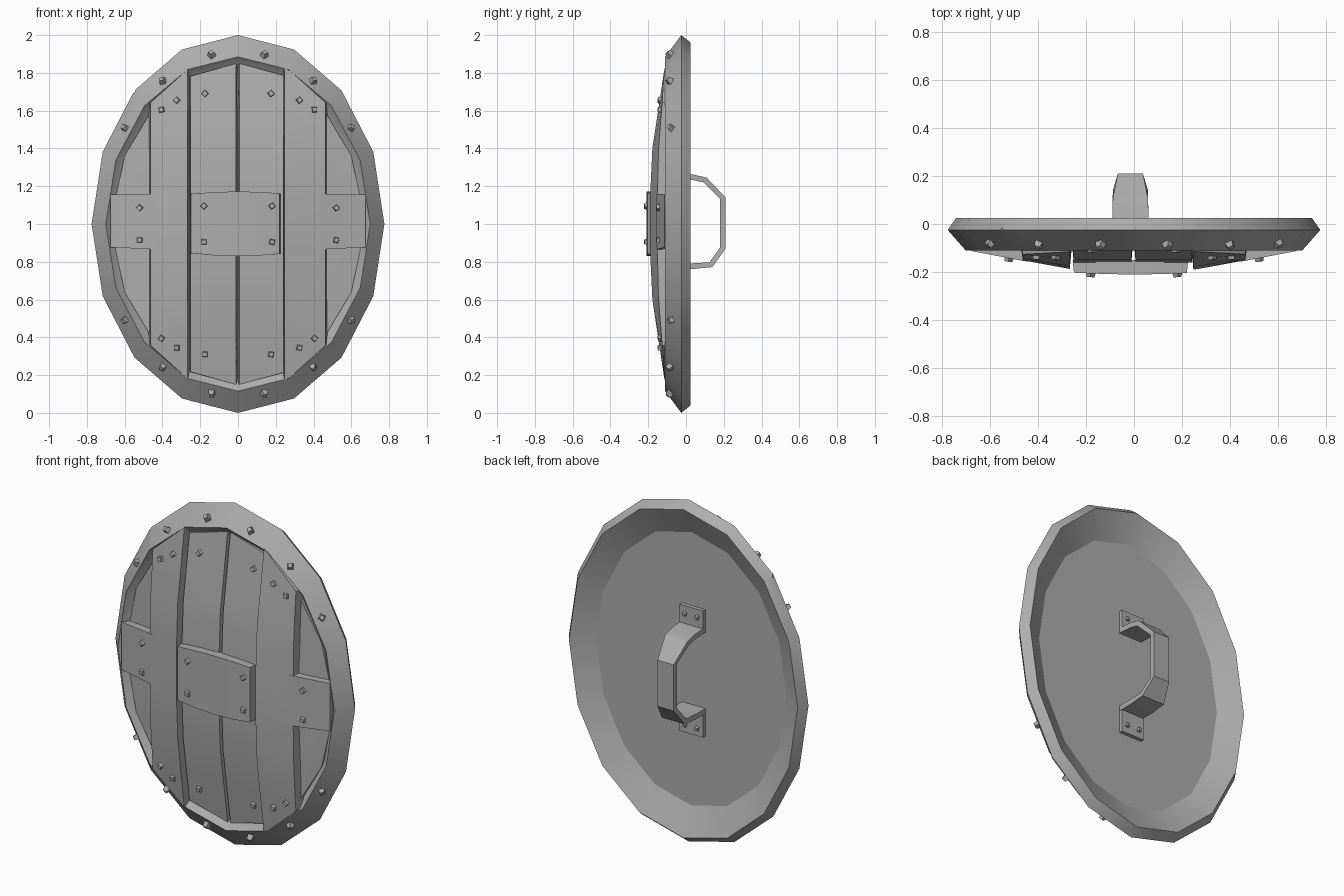
import bpy, bmesh, math
from mathutils import Vector, Matrix

cube = bpy.data.objects.get("Cube")
if cube:
    bpy.data.objects.remove(cube, do_unlink=True)

steel = bpy.data.materials.new("grey_metal")
steel.use_nodes = True
GREY = (0.42, 0.42, 0.42, 1)
steel.diffuse_color = GREY
steel.node_tree.nodes["Principled BSDF"].inputs["Base Color"].default_value = GREY

SIDES = 16
MID = 1.0          # height of the shield centre
BACK = -0.055      # depth of the backing


def finish(name, bm, smooth=True):
    bmesh.ops.recalc_face_normals(bm, faces=bm.faces)
    mesh = bpy.data.meshes.new(name)
    bm.to_mesh(mesh)
    bm.free()
    mesh.materials.append(steel)
    obj = bpy.data.objects.new(name, mesh)
    bpy.context.collection.objects.link(obj)
    if smooth:
        bpy.ops.object.select_all(action='DESELECT')
        obj.select_set(True)
        bpy.context.view_layer.objects.active = obj
        bpy.ops.object.shade_smooth_by_angle(angle=math.radians(30))
    return obj


def ring(rx, rz):
    return [(rx * math.sin(math.tau * i / SIDES), rz * math.cos(math.tau * i / SIDES))
            for i in range(SIDES)]


def lerp_table(table, v):
    for (a, fa), (b, fb) in zip(table, table[1:]):
        if v <= b:
            return fa + (fb - fa) * max(0, v - a) / (b - a)
    return table[-1][1]


def half_height(x, rx, rz):
    return lerp_table(ring(rx, rz)[:SIDES // 4 + 1], abs(x))


def bulge(x, z):
    """Depth of the raised, domed front surface."""
    rise = lerp_table([(0, 0.083), (0.15, 0.08), (0.4, 0.068), (0.85, 0)], abs(z - MID))
    fall = lerp_table([(0, 1), (0.25, 1), (0.69, 0)], abs(x))
    return -0.11 - rise * fall


def slab(name, xs, rows, front, back, chamfer=0.0):
    """Curved board: rows(x) gives the heights, front(x, z) the depth."""
    bm = bmesh.new()
    grid = []
    for i, x in enumerate(xs):
        fx = x + chamfer * ((i == 0) - (i == len(xs) - 1))
        grid.append([bm.verts.new((fx, front(fx, z), z)) for z in rows(x)])
    for a, b in zip(grid, grid[1:]):
        for j in range(len(a) - 1):
            bm.faces.new((a[j], a[j + 1], b[j + 1], b[j]))
    source = list(bm.faces)
    bottoms = {(round(v.co.x, 5), round(v.co.z, 5)): xs[i]
               for i, col in enumerate(grid) for v in col}
    geom = bmesh.ops.extrude_face_region(bm, geom=source, use_keep_orig=True)["geom"]
    for v in geom:
        if isinstance(v, bmesh.types.BMVert):
            v.co.x = bottoms[(round(v.co.x, 5), round(v.co.z, 5))]
            v.co.y = back
    return finish(name, bm)


def tall_rows(rx, rz):
    def rows(x):
        h = half_height(x, rx, rz)
        inner = [k for k in (0.6, 0.4, 0.15) if k < h - 0.02]
        return [MID - h] + [MID - k for k in inner] + [MID + k for k in inner[::-1]] + [MID + h]
    return rows


# Sloped rim
bm = bmesh.new()
profile = [(0.615, 0.80, -0.05), (0.74, 0.96, 0.025), (0.775, 1.0, -0.025),
           (0.70, 0.885, -0.11), (0.66, 0.845, -0.07)]
loops = [[bm.verts.new((x, y, MID + z)) for x, z in ring(rx, rz)] for rx, rz, y in profile]
for a, b in zip(loops, loops[1:] + loops[:1]):
    for i in range(SIDES):
        j = (i + 1) % SIDES
        bm.faces.new((a[i], a[j], b[j], b[i]))
rim = finish("rim", bm)

# Nick in the rim edge
bm = bmesh.new()
bmesh.ops.create_cube(bm, size=1, matrix=Matrix.Translation((-0.555, 0, 1.72))
                      @ Matrix.Rotation(0.35, 4, 'Y') @ Matrix.Diagonal((0.03, 0.2, 0.05, 1)))
cutter = finish("nick_cutter", bm, False)
cutter.hide_render = True
cutter.hide_viewport = True
cut = rim.modifiers.new("nick", 'BOOLEAN')
cut.object = cutter
cut.operation = 'DIFFERENCE'
cut.solver = 'EXACT'

# Backing panel with a slight crease down the middle
xs = sorted({round(x, 4) for x, z in ring(0.62, 0.805)})
slab("backing_panel", xs,
     lambda x: [MID - half_height(x, 0.62, 0.805) - 0.001, MID + half_height(x, 0.62, 0.805) + 0.001],
     lambda x, z: -0.066, BACK + 0.005)

# Recessed middle boards
for name, x0, x1 in (("middle_board_right", -0.26, -0.002), ("middle_board_left", -0.002, 0.25)):
    slab(name, [x0, x1], tall_rows(0.67, 0.85),
         lambda x, z: bulge(x, z) + 0.03, BACK, 0.009)

# Raised columns, recessed outer panels and cross bars on both sides
for side, s in (("left", 1), ("right", -1)):
    inner = 0.235 if s > 0 else 0.255
    slab("raised_column_" + side, sorted([s * inner, s * 0.28, s * 0.475]),
         tall_rows(0.70, 0.885), bulge, BACK, 0.012)
    slab("outer_panel_" + side, sorted([s * 0.44, s * 0.6, s * 0.65]),
         lambda x: [MID - half_height(x, 0.67, 0.85), MID, MID + half_height(x, 0.67, 0.85)],
         lambda x, z: bulge(x, z) + 0.04, BACK)
    slab("cross_bar_" + side, sorted([s * 0.44, s * 0.675]),
         lambda x: [0.865 + 0.05 * (abs(x) - 0.44), 1.16 - 0.02 * (abs(x) - 0.44)],
         lambda x, z: bulge(x, 1.0), BACK)

# Centre plate
slab("centre_plate", [-0.255, -0.12, 0, 0.11, 0.225],
     lambda x: [0.845 - 0.015 * (1 - (x / 0.25) ** 2), 1.16 + 0.012 * (1 - (x / 0.25) ** 2)],
     lambda x, z: -0.21 + 0.12 * x * x, -0.15, 0.005)


# Rivets: small turned blocks with a tapered head
def rivet(bm, pos, normal, turn, size=0.021):
    rot = Vector(normal).to_track_quat('Z', 'Y').to_matrix().to_4x4()
    bmesh.ops.create_cone(bm, cap_ends=True, segments=4, radius1=size * 1.15, radius2=size * 0.75,
                          depth=0.03, matrix=Matrix.Translation(pos) @ rot
                          @ Matrix.Rotation(turn, 4, 'Z'))


def rim_depth(x, z):
    r = math.hypot(x / 0.775, z)
    return -0.025 - 0.085 * (1 - r) / 0.11


groups = {
    "rim_rivets": ([(0.14, 0.90), (0.4, 0.76), (0.6, 0.51)],
                   lambda x, z: rim_depth(x, z)),
    "column_rivets": ([(0.325, 0.655), (0.405, 0.605)], lambda x, z: bulge(x, MID + z)),
    "board_rivets": ([(0.175, 0.69)], lambda x, z: bulge(x, MID + z) + 0.03),
    "cross_bar_rivets": ([(0.52, 0.085)], lambda x, z: bulge(x, MID)),
    "plate_rivets": ([(0.18, 0.095)], lambda x, z: -0.206),
}
for name, (spots, depth) in groups.items():
    bm = bmesh.new()
    for k, (x, z) in enumerate(spots):
        for sx in (1, -1):
            for sz in (1, -1):
                n = (sx * x, -0.75, sz * z * 0.8) if name == "rim_rivets" else (sx * x * 0.3, -1, sz * z * 0.15)
                rivet(bm, (sx * x, depth(x, z), MID + sz * z), n, 0.3 + k + 0.7 * sx + 0.4 * sz)
    finish(name, bm, False)

# Handle strap on the back
path = [(-0.06, 1.268), (0.04, 1.262), (0.11, 1.245), (0.21, 1.14),
        (0.21, 0.87), (0.14, 0.772), (0.04, 0.762), (-0.06, 0.762)]
widths = [0.075, 0.075, 0.073, 0.052, 0.052, 0.073, 0.075, 0.075]
CX = -0.015
bm = bmesh.new()
rows = []
for i, (y, z) in enumerate(path):
    p0, p1 = path[max(i - 1, 0)], path[min(i + 1, len(path) - 1)]
    t = Vector((p1[0] - p0[0], p1[1] - p0[1])).normalized()
    iy, iz = y + t.y * 0.03, z - t.x * 0.03
    w = widths[i]
    rows.append([bm.verts.new(c) for c in ((CX - w, y, z), (CX + w, y, z),
                                           (CX + w, iy, iz), (CX - w, iy, iz))])
for a, b in zip(rows, rows[1:]):
    for i in range(4):
        j = (i + 1) % 4
        bm.faces.new((a[i], a[j], b[j], b[i]))
bm.faces.new(rows[0])
bm.faces.new(rows[-1])
finish("handle", bm)

# Handle feet with their rivets
for name, z in (("upper_handle_foot", 1.305), ("lower_handle_foot", 0.695)):
    bm = bmesh.new()
    bmesh.ops.create_cube(bm, size=1, matrix=Matrix.Translation((CX, -0.045, z))
                          @ Matrix.Diagonal((0.15, 0.035, 0.13, 1)))
    for s in (1, -1):
        rivet(bm, (CX + 0.04 * s, -0.026, z + math.copysign(0.02, z - MID)), (0, 1, 0), 0.6, 0.015)
    finish(name, bm, False)
